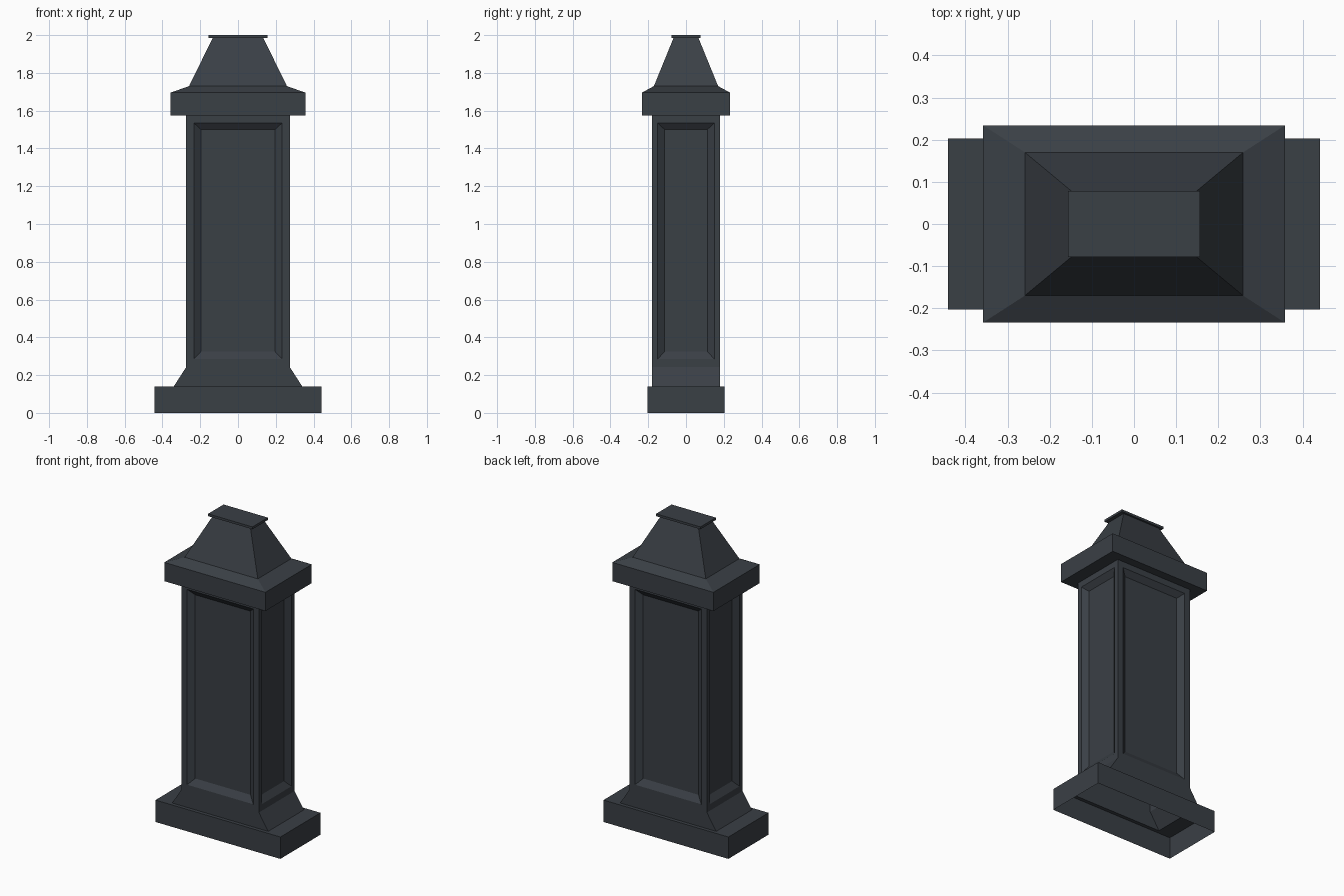
import bpy, bmesh
from math import copysign

if "Cube" in bpy.data.objects:
    bpy.data.objects.remove(bpy.data.objects["Cube"])

iron = bpy.data.materials.new("dark slate grey")
iron.diffuse_color = (0.042, 0.050, 0.060, 1)
iron.use_nodes = True
iron.node_tree.nodes["Principled BSDF"].inputs["Base Color"].default_value = iron.diffuse_color


def loft(rings, close_bottom=False, close_top=False):
    """Join rectangular rings (half x, half y, z) from bottom to top."""
    bm = bmesh.new()
    loops = [[bm.verts.new((sx * x, sy * y, z))
              for sx, sy in ((-1, -1), (1, -1), (1, 1), (-1, 1))]
             for x, y, z in rings]
    for a, b in zip(loops, loops[1:]):
        for i in range(4):
            j = (i + 1) % 4
            bm.faces.new((a[i], a[j], b[j], b[i]))
    if close_bottom:
        bm.faces.new(loops[0][::-1])
    if close_top:
        bm.faces.new(loops[-1])
    bm.normal_update()
    return bm


def finish(bm, name):
    me = bpy.data.meshes.new(name)
    bm.to_mesh(me)
    bm.free()
    me.materials.append(iron)
    ob = bpy.data.objects.new(name, me)
    bpy.context.collection.objects.link(ob)


def inset_to(bm, face, half_width, z_low, z_high, depth):
    """Inset a wall face to a given rectangle and push it inwards."""
    n = face.normal.copy()
    axis = 0 if abs(n.y) > 0.5 else 1
    mid = face.calc_center_median().z
    bmesh.ops.inset_individual(bm, faces=[face], thickness=0.01)
    for v in face.verts:
        v.co[axis] = copysign(half_width, v.co[axis])
        v.co.z = z_high if v.co.z > mid else z_low
        v.co -= n * depth


# Hollow plinth, open underneath
finish(loft([(0.442, 0.203, 0), (0.442, 0.203, 0.14), (0.34, 0.18, 0.14)]), "plinth")

# Shaft with flared foot and a recessed panel on each side
bm = loft([(0.34, 0.18, 0.14), (0.274, 0.18, 0.243), (0.274, 0.18, 1.575)])
walls = [f for f in bm.faces if f.calc_center_median().z > 0.5]
for f in walls:
    outer, inner = (0.234, 0.196) if abs(f.normal.y) > 0.5 else (0.15, 0.113)
    inset_to(bm, f, outer, 0.285, 1.535, 0)
    inset_to(bm, f, inner, 0.325, 1.5, 0.027)
finish(bm, "panelled_shaft")

# Overhanging cap with sloped shoulder and tapered roof
finish(loft([(0.274, 0.18, 1.575), (0.358, 0.234, 1.575), (0.358, 0.234, 1.695),
             (0.259, 0.17, 1.73), (0.134, 0.066, 1.985)]), "cap")

# Small flat plate on top
finish(loft([(0.157, 0.078, 1.985), (0.157, 0.078, 2.0)], True, True), "top_plate")
